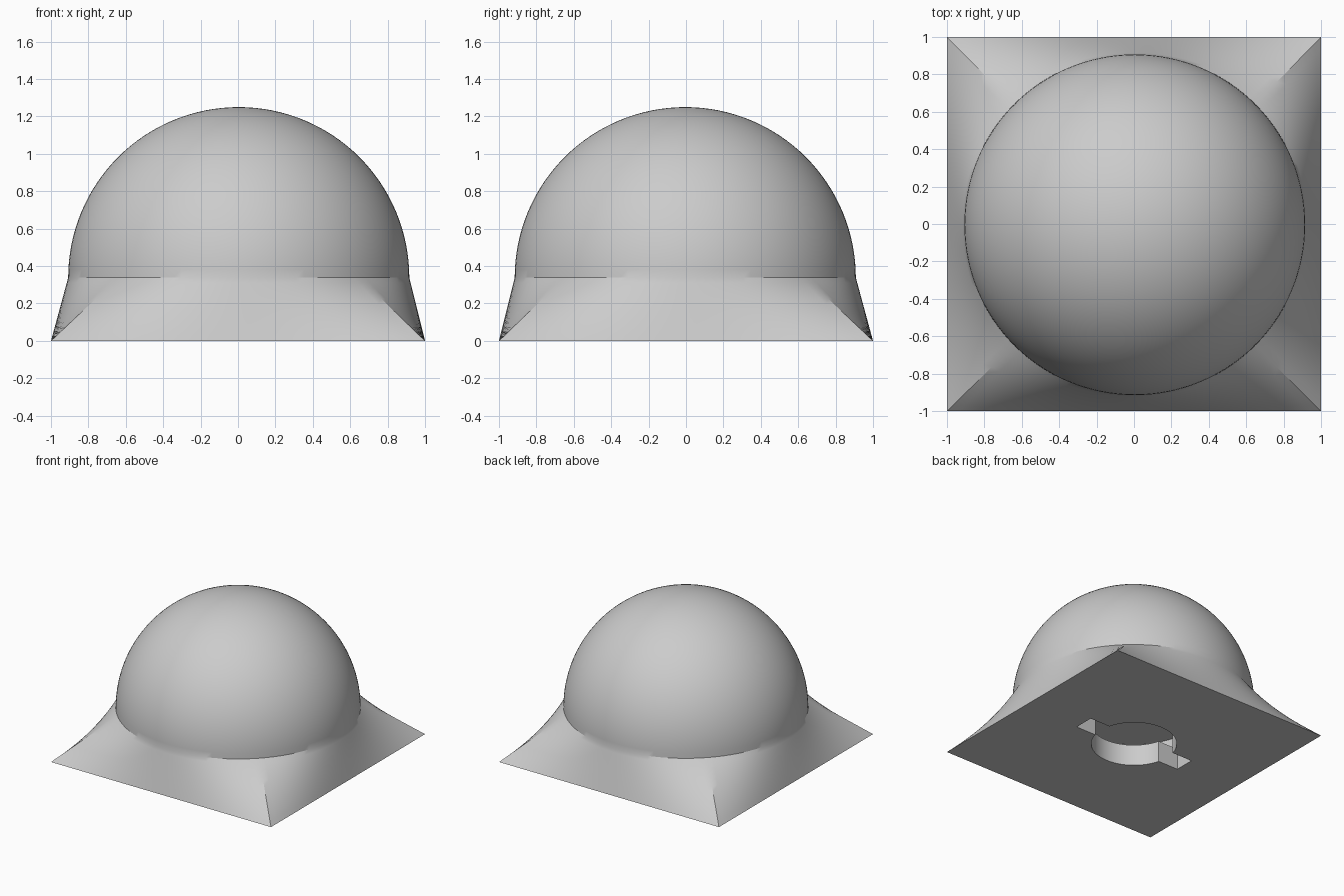
import bpy, bmesh, math
from mathutils import Matrix

if "Cube" in bpy.data.objects:
    bpy.data.objects.remove(bpy.data.objects["Cube"])

N = 128               # segments around
R, RIM = 0.912, 0.338  # dome radius and rim height
CX, CY = 0.004, -0.004  # dome centre

grey = bpy.data.materials.new("plain grey")
grey.diffuse_color = (0.6, 0.6, 0.6, 1)
grey.use_nodes = True
grey.node_tree.nodes["Principled BSDF"].inputs["Base Color"].default_value = grey.diffuse_color


def square_point(i):
    """Point on the base square, evenly spaced along each side."""
    side, k = divmod(i, N // 4)
    t = -1 + 2 * k / (N // 4)
    c, s = [(1, 0), (0, 1), (-1, 0), (0, -1)][side]
    return c - s * t, s + c * t


def circle_point(i, r):
    a = -math.pi / 4 + 2 * math.pi * i / N
    return CX + r * math.cos(a), CY + r * math.sin(a)


def make_object(name, bm):
    bmesh.ops.recalc_face_normals(bm, faces=bm.faces)
    mesh = bpy.data.meshes.new(name)
    bm.to_mesh(mesh)
    bm.free()
    mesh.materials.append(grey)
    obj = bpy.data.objects.new(name, mesh)
    bpy.context.collection.objects.link(obj)
    return obj


# Body: ruled skirt from square to circle, then a hemisphere
bm = bmesh.new()
rings = []
SKIRT, DOME = 12, 32
for j in range(SKIRT + 1):
    t = j / SKIRT
    ring = []
    for i in range(N):
        (sx, sy), (cx, cy) = square_point(i), circle_point(i, R)
        ring.append(bm.verts.new((sx + (cx - sx) * t, sy + (cy - sy) * t, RIM * t)))
    rings.append(ring)
for j in range(1, DOME):
    a = math.pi / 2 * j / DOME
    rings.append([bm.verts.new((*circle_point(i, R * math.cos(a)), RIM + R * math.sin(a)))
                  for i in range(N)])
for low, high in zip(rings, rings[1:]):
    for i in range(N):
        k = (i + 1) % N
        bm.faces.new((low[i], low[k], high[k], high[i]))
top = bm.verts.new((CX, CY, RIM + R))
for i in range(N):
    bm.faces.new((rings[-1][i], rings[-1][(i + 1) % N], top))
bm.faces.new(rings[0][::-1])
body = make_object("domed_body", bm)


# Twist-lock socket in the underside
def cylinder(name, r, z0, z1):
    b = bmesh.new()
    bmesh.ops.create_cone(b, cap_ends=True, segments=96, radius1=r, radius2=r, depth=z1 - z0,
                          matrix=Matrix.Translation((0, 0, (z0 + z1) / 2)))
    return make_object(name, b)


def box(name, sx, sy, z0, z1):
    b = bmesh.new()
    bmesh.ops.create_cube(b, size=1, matrix=Matrix.Translation((0, 0, (z0 + z1) / 2))
                          @ Matrix.Diagonal((sx, sy, z1 - z0, 1)))
    return make_object(name, b)


cutters = [cylinder("socket_chamber", 0.505, 0.175, 0.285),
           cylinder("socket_opening", 0.322, -0.1, 0.23),
           box("socket_slot", 0.99, 0.165, -0.1, 0.235)]
bpy.context.view_layer.objects.active = body
body.select_set(True)
for c in cutters:
    c.hide_render = True
    mod = body.modifiers.new(c.name, 'BOOLEAN')
    mod.operation, mod.solver, mod.object = 'DIFFERENCE', 'EXACT', c
    bpy.ops.object.modifier_apply(modifier=mod.name)
for c in cutters:
    bpy.data.objects.remove(c)

bpy.ops.object.shade_smooth_by_angle(angle=math.radians(25))
